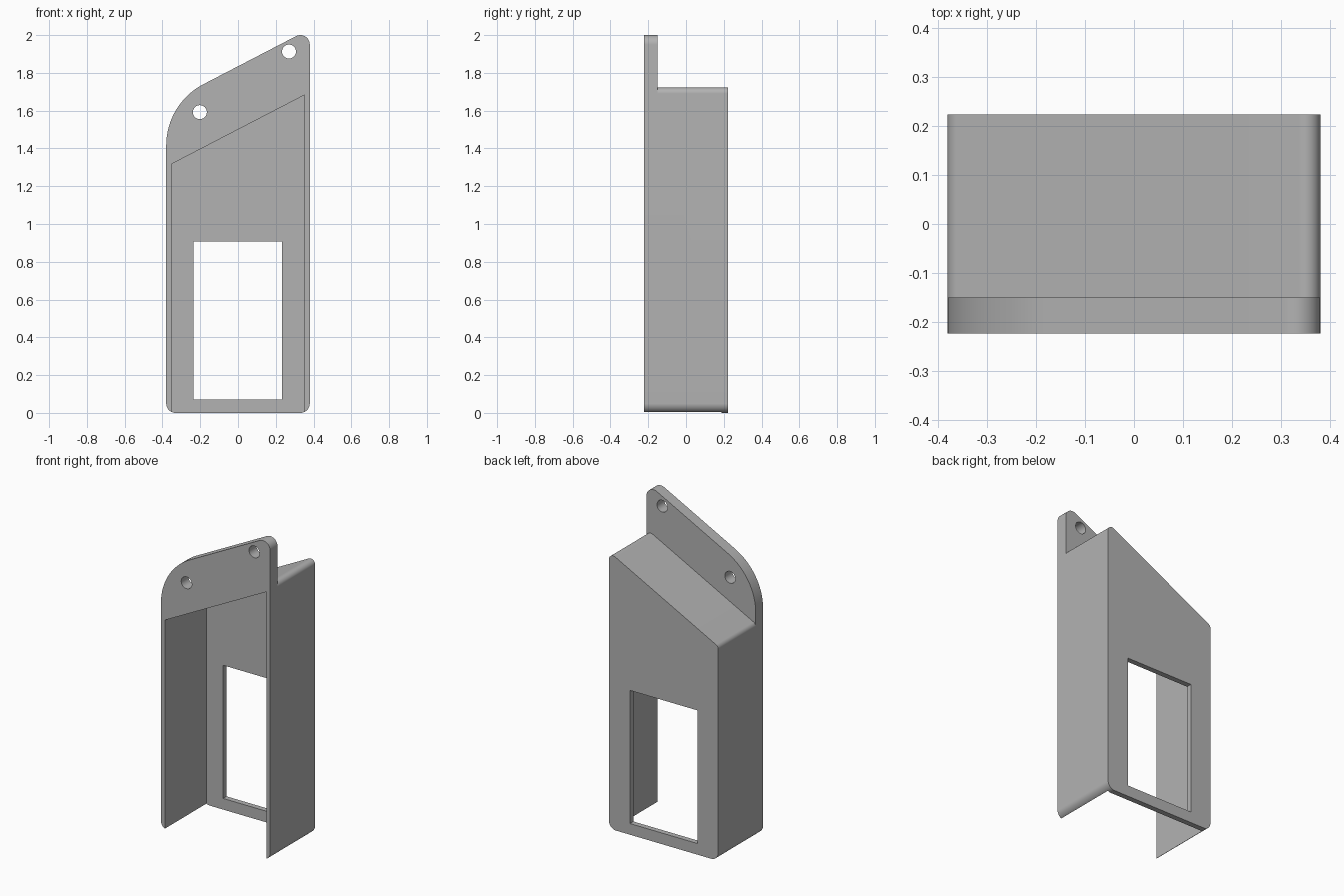
import bpy, bmesh, math
from mathutils import Vector

if "Cube" in bpy.data.objects:
    bpy.data.objects.remove(bpy.data.objects["Cube"])

HALF_W, FRONT, BACK = 0.38, -0.223, 0.223
FLANGE_BACK = -0.15
INNER_W, INNER_BACK = 0.353, 0.189
SLOPE = 0.519


def sloped(z_mid, x):
    """Point on a line parallel to the sloping roof."""
    return (x, z_mid + SLOPE * x)


def rounded(corners):
    """Turn (point, radius) corners into an outline with tangent arcs."""
    out = []
    for i, (p, r) in enumerate(corners):
        p = Vector(p)
        if r == 0:
            out.append(p)
            continue
        a = (Vector(corners[i - 1][0]) - p).normalized()
        b = (Vector(corners[(i + 1) % len(corners)][0]) - p).normalized()
        half = a.angle(b) / 2
        centre = p + (a + b).normalized() * r / math.sin(half)
        start = p + a * r / math.tan(half) - centre
        end = p + b * r / math.tan(half) - centre
        turn = start.angle_signed(end)
        steps = max(8, round(abs(turn) / math.radians(4)))
        for k in range(steps + 1):
            t = -turn * k / steps
            c, s = math.cos(t), math.sin(t)
            out.append(centre + Vector((start.x * c - start.y * s,
                                        start.x * s + start.y * c)))
    return out


def prism(name, outline, y0, y1):
    """Extrude an x-z outline from y0 to y1."""
    bm = bmesh.new()
    face = bm.faces.new([bm.verts.new((p[0], y0, p[1])) for p in outline])
    ext = bmesh.ops.extrude_face_region(bm, geom=[face])["geom"]
    verts = [v for v in ext if isinstance(v, bmesh.types.BMVert)]
    bmesh.ops.translate(bm, verts=verts, vec=(0, y1 - y0, 0))
    bmesh.ops.recalc_face_normals(bm, faces=bm.faces)
    mesh = bpy.data.meshes.new(name)
    bm.to_mesh(mesh)
    bm.free()
    obj = bpy.data.objects.new(name, mesh)
    bpy.context.collection.objects.link(obj)
    return obj


def cut(target, cutter):
    """Subtract the cutter from the target and discard it."""
    cutter.hide_render = True
    mod = target.modifiers.new("cut", 'BOOLEAN')
    mod.operation, mod.solver, mod.object = 'DIFFERENCE', 'EXACT', cutter
    bpy.context.view_layer.objects.active = target
    bpy.ops.object.modifier_apply(modifier=mod.name)
    bpy.data.objects.remove(cutter)


# Full-depth block with the mounting flange outline
housing = prism("wall_housing", rounded([
    ((-HALF_W, 0), 0.05), ((HALF_W, 0), 0.05),
    (sloped(1.835, HALF_W), 0.05), (sloped(1.835, -HALF_W), 0.365)]),
    FRONT, BACK)

# Clear the space above the roof behind the flange
roof = rounded([((-HALF_W, 0.5), 0), (sloped(1.544, -HALF_W), 0.03),
                (sloped(1.544, HALF_W), 0.03), ((HALF_W, 0.5), 0)])[1:-1]
above = [(-1, 3), (-1, roof[0].y)] + roof + [(1, roof[-1].y), (1, 3)]
cut(housing, prism("roof_cutter", above, FLANGE_BACK, 1))

# Interior, open at the front and the bottom
cut(housing, prism("interior_cutter", [
    (-INNER_W, -1), (INNER_W, -1),
    sloped(1.5, INNER_W), sloped(1.5, -INNER_W)], -1, INNER_BACK))

# Window in the back panel
cut(housing, prism("window_cutter", [
    (-0.235, 0.07), (0.233, 0.07), (0.233, 0.907), (-0.235, 0.907)], 0, 1))

# Screw holes in the flange
for x, z in ((-0.202, 1.592), (0.27, 1.913)):
    ring = [(x + 0.037 * math.cos(a), z + 0.037 * math.sin(a))
            for a in (math.tau * k / 40 for k in range(40))]
    cut(housing, prism("hole_cutter", ring, -1, 0))

# Plain grey finish
grey = bpy.data.materials.new("grey")
grey.use_nodes = True
colour = (0.45, 0.45, 0.45, 1)
grey.diffuse_color = colour
grey.node_tree.nodes["Principled BSDF"].inputs["Base Color"].default_value = colour
housing.data.materials.clear()
housing.data.materials.append(grey)

bpy.ops.object.select_all(action='DESELECT')
housing.select_set(True)
bpy.context.view_layer.objects.active = housing
bpy.ops.object.shade_smooth_by_angle(angle=math.radians(30))
